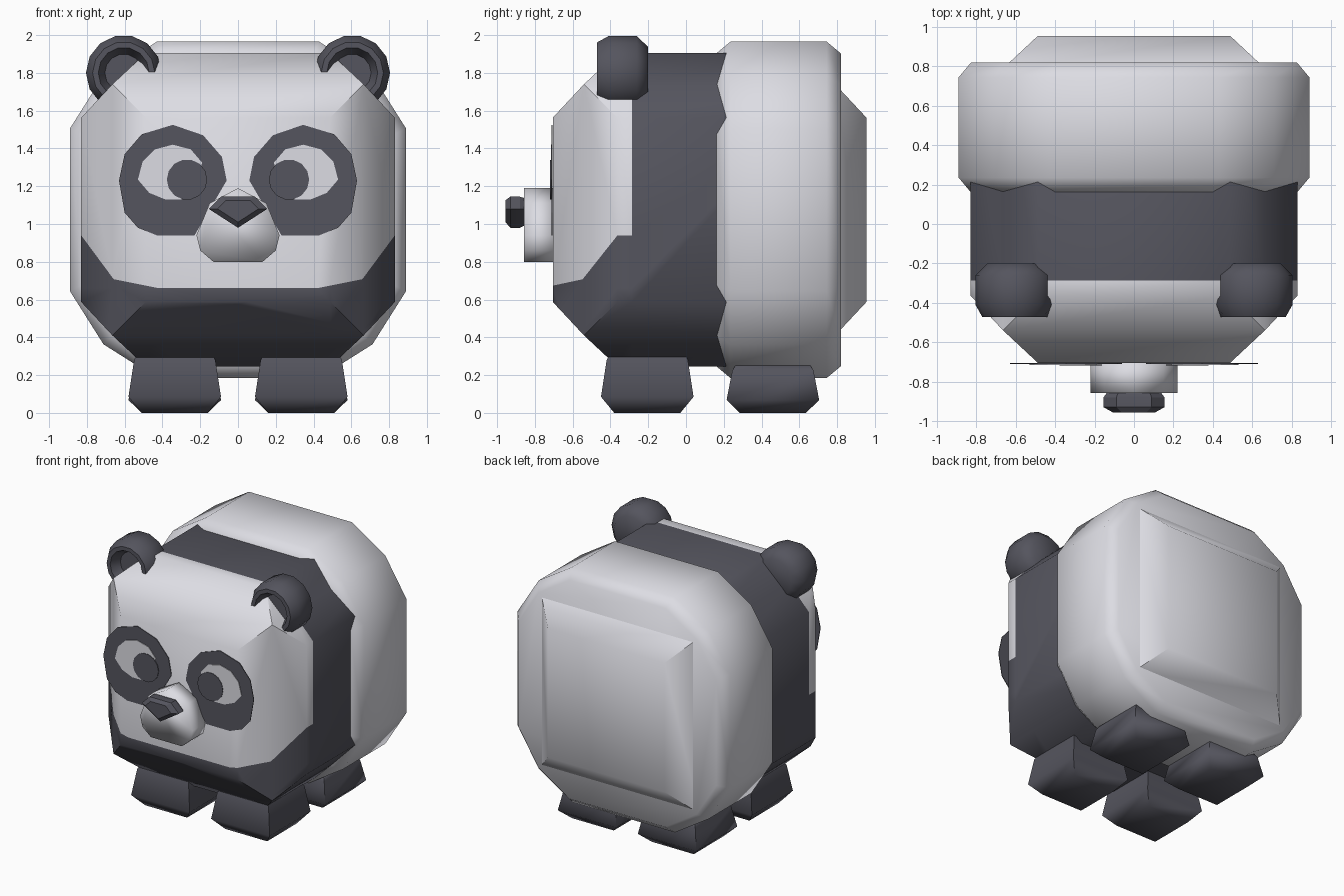
import bpy, bmesh, math
from mathutils import Vector

cube = bpy.data.objects.get("Cube")
if cube:
    bpy.data.objects.remove(cube, do_unlink=True)


def material(name, rgb):
    m = bpy.data.materials.new(name)
    m.use_nodes = True
    color = (*rgb, 1)
    m.diffuse_color = color
    m.node_tree.nodes["Principled BSDF"].inputs["Base Color"].default_value = color
    return m


WHITE = material("soft white", (0.72, 0.72, 0.77))
DARK = material("charcoal", (0.09, 0.09, 0.112))


def finish(bm, name, mats, angle):
    bmesh.ops.recalc_face_normals(bm, faces=bm.faces)
    mesh = bpy.data.meshes.new(name)
    bm.to_mesh(mesh)
    bm.free()
    ob = bpy.data.objects.new(name, mesh)
    bpy.context.collection.objects.link(ob)
    for m in mats:
        mesh.materials.append(m)
    bpy.ops.object.select_all(action="DESELECT")
    ob.select_set(True)
    bpy.context.view_layer.objects.active = ob
    bpy.ops.object.shade_smooth_by_angle(angle=math.radians(angle))
    return ob


def loft(name, rings, mat, angle=30):
    """Skin a stack of equal-length point rings and cap both ends."""
    bm = bmesh.new()
    loops = [[bm.verts.new(p) for p in ring] for ring in rings]
    n = len(loops[0])
    for a, b in zip(loops, loops[1:]):
        for i in range(n):
            j = (i + 1) % n
            bm.faces.new((a[i], a[j], b[j], b[i]))
    bm.faces.new(loops[0])
    bm.faces.new(loops[-1])
    return finish(bm, name, [mat], angle)


def at_depth(points, y, scale=1.0, center=(0, 0)):
    cx, cz = center
    return [(cx + (x - cx) * scale, y, cz + (z - cz) * scale) for x, z in points]


def mirrored(half):
    """Close a right-hand outline that runs from top to bottom."""
    return half + [(-x, z) for x, z in reversed(half) if x > 0]


MID = (0, 1.075)    # body centre in x, z

# Body: cube with a raised panel on every side
bm = bmesh.new()
bmesh.ops.create_cube(bm, size=1.33)
bmesh.ops.inset_individual(bm, faces=bm.faces[:], thickness=0.25, depth=0.165)
bmesh.ops.translate(bm, verts=bm.verts, vec=(0, 0.125, MID[1]))


def cut(point, normal, front_only=True):
    faces = [f for f in bm.faces
             if not front_only or f.calc_center_median().y < -0.285]
    geom = set(faces)
    for f in faces:
        geom.update(f.edges)
        geom.update(f.verts)
    bmesh.ops.bisect_plane(bm, geom=list(geom), plane_co=point,
                           plane_no=normal, dist=1e-4)


# White face mask, bounded behind by a plane and below by a stepped chin line
cut((0, -0.287, 0), (0, 1, 0), False)
cut((0, 0, 0.66), (0, 0, 1))
for s in (1, -1):
    cut((s * 0.42, 0, 0.66), (-s * 0.2, 0, 1))
    cut((s * 0.66, 0, 0.71), (-s * 1.35, 0, 1))
for f in bm.faces:
    c = f.calc_center_median()
    x = abs(c.x)
    chin = max(0.66, 0.66 + 0.2 * (x - 0.42), 0.71 + 1.35 * (x - 0.66))
    rear = c.y > 0.5
    f.material_index = 0 if rear or (c.y < -0.288 and c.z > chin - 1e-3) else 1
finish(bm, "body", [WHITE, DARK], 45)

# Thick white band around the rear
octant = [(0.43, 0.89), (0.712, 0.712), (0.89, 0.43)]
right = octant + [(x, -z) for x, z in reversed(octant)]
outline = [(x, z + MID[1]) for x, z in mirrored(right)]
loft("rear_band",
     [at_depth(outline, y, k, MID) for y, k in
      ((0.16, 0.93), (0.235, 1), (0.745, 1), (0.82, 0.93))], WHITE, 50)

# Legs
leg_profile = [(0.175, 0), (0.245, 0.085), (0.215, 0.28), (0.19, 0.33)]
corners = [(-1, -1), (1, -1), (1, 1), (-1, 1)]
for side, s in (("left", 1), ("right", -1)):
    for place, y, height in (("front", -0.205, 1), ("back", 0.46, 0.8)):
        rings = [[(s * 0.335 + a * r, y + b * r, z * height) for a, b in corners]
                 for r, z in leg_profile]
        loft(f"{side}_{place}_leg", rings, DARK, 60)

# Ears: round pads with a hollow front
ear_profile = [(0.14, -0.2), (0.2, -0.26), (0.2, -0.41), (0.165, -0.472),
               (0.135, -0.472), (0.1, -0.4)]
for side, s in (("left", 1), ("right", -1)):
    rings = []
    for r, y in ear_profile:
        rings.append([(s * 0.605 + r * math.cos(t * math.tau / 14), y,
                       1.8 + r * math.sin(t * math.tau / 14)) for t in range(14)])
    loft(f"{side}_ear", rings, DARK, 50)

# Eyes: layered thin plates
patch = [(0.06, 1.23), (0.085, 1.355), (0.185, 1.47), (0.345, 1.525),
         (0.51, 1.475), (0.6, 1.37), (0.63, 1.23), (0.6, 1.06),
         (0.53, 0.98), (0.43, 0.94), (0.23, 0.94)]
white = [(0.2, 1.29), (0.19, 1.325), (0.25, 1.395), (0.345, 1.42), (0.44, 1.395),
         (0.505, 1.33), (0.53, 1.235), (0.47, 1.165), (0.385, 1.13), (0.3, 1.13)]
pupil = [(0.27 + 0.107 * math.cos(t * math.tau / 14),
          1.235 + 0.107 * math.sin(t * math.tau / 14)) for t in range(14)]
for side, s in (("left", 1), ("right", -1)):
    for name, shape, y, mat in (("eye_patch", patch, -0.711, DARK),
                                ("eye_white", white, -0.715, WHITE),
                                ("pupil", pupil, -0.719, DARK)):
        pts = [(s * x, z) for x, z in shape]
        loft(f"{side}_{name}", [at_depth(pts, y + 0.005), at_depth(pts, y)], mat)

# Muzzle and nose
muzzle = mirrored([(0, 1.19), (0.15, 1.11), (0.22, 0.94), (0.2, 0.86), (0.13, 0.8)])
loft("muzzle", [at_depth(muzzle, -0.69), at_depth(muzzle, -0.857)], WHITE, 100)
nose = mirrored([(0.09, 1.145), (0.155, 1.08), (0, 0.98)])
loft("nose", [at_depth(nose, -0.85, 0.85, (0, 1.08)), at_depth(nose, -0.88),
              at_depth(nose, -0.93), at_depth(nose, -0.956, 0.7, (0, 1.08))],
     DARK, 25)
